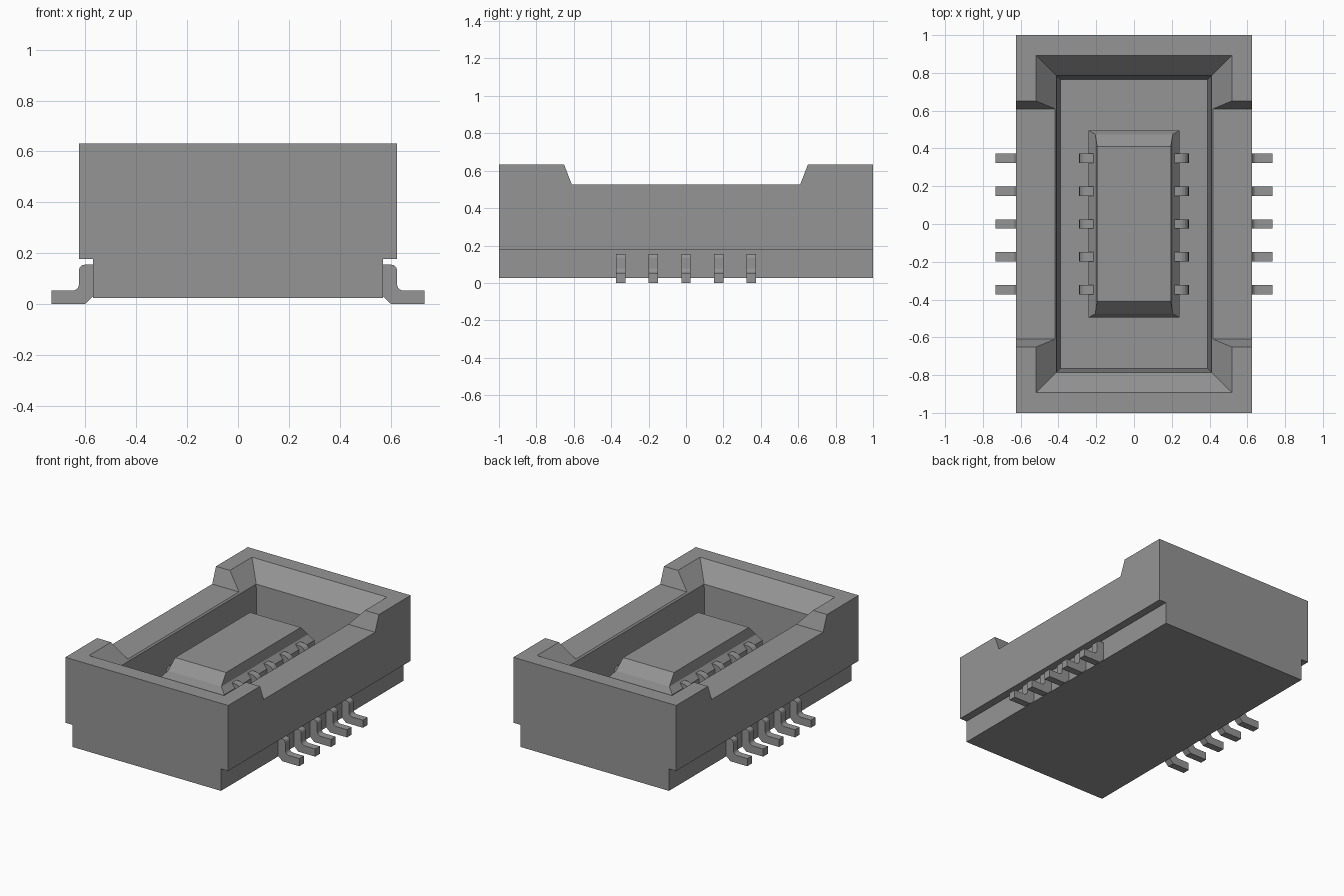
import bpy, bmesh, math

cube = bpy.data.objects.get("Cube")
if cube:
    bpy.data.objects.remove(cube, do_unlink=True)

grey = bpy.data.materials.new("mid grey")
grey.use_nodes = True
COLOUR = (0.3, 0.3, 0.3, 1)
grey.diffuse_color = COLOUR
grey.node_tree.nodes["Principled BSDF"].inputs["Base Color"].default_value = COLOUR


def finish(name, bm):
    bmesh.ops.recalc_face_normals(bm, faces=bm.faces[:])
    mesh = bpy.data.meshes.new(name)
    bm.to_mesh(mesh)
    bm.free()
    mesh.materials.append(grey)
    obj = bpy.data.objects.new(name, mesh)
    bpy.context.collection.objects.link(obj)
    return obj


def prism(name, points, axis, low, high):
    """Extrude a profile: (x, z) points along y, or (y, z) points along x."""
    bm = bmesh.new()
    place = (lambda a, b, t: (a, t, b)) if axis == "y" else (lambda a, b, t: (t, a, b))
    face = bm.faces.new([bm.verts.new(place(a, b, low)) for a, b in points])
    moved = bmesh.ops.extrude_face_region(bm, geom=[face])["geom"]
    step = place(0, 0, high - low)
    bmesh.ops.translate(bm, vec=step, verts=[v for v in moved if isinstance(v, bmesh.types.BMVert)])
    return finish(name, bm)


def stack(name, rings):
    """Loft centred rectangles given as (half x, half y, z)."""
    bm = bmesh.new()
    loops = [[bm.verts.new((sx * x, sy * y, z)) for sx, sy in ((-1, -1), (1, -1), (1, 1), (-1, 1))]
             for x, y, z in rings]
    for a, b in zip(loops, loops[1:]):
        for i in range(4):
            j = (i + 1) % 4
            bm.faces.new((a[i], a[j], b[j], b[i]))
    bm.faces.new(loops[0])
    bm.faces.new(loops[-1])
    return finish(name, bm)


def cut(target, cutter):
    cutter.hide_render = True
    mod = target.modifiers.new("cut", "BOOLEAN")
    mod.operation = "DIFFERENCE"
    mod.solver = "EXACT"
    mod.object = cutter
    bpy.context.view_layer.objects.active = target
    bpy.ops.object.modifier_apply(modifier=mod.name)
    bpy.data.objects.remove(cutter, do_unlink=True)


def arc(cx, cz, r, start, end, n=5):
    return [(cx + r * math.cos(math.radians(start + (end - start) * i / n)),
             cz + r * math.sin(math.radians(start + (end - start) * i / n))) for i in range(n + 1)]


# Housing: stepped block, flared cavity and lowered long walls
FLOOR = 0.15
housing = prism("housing", [(-0.57, 0.025), (0.57, 0.025), (0.57, 0.178), (0.625, 0.178),
                            (0.625, 0.632), (-0.625, 0.632), (-0.625, 0.178), (-0.57, 0.178)],
                "y", -1, 1)
cut(housing, stack("cavity_cutter", [(0.39, 0.765, FLOOR), (0.41, 0.785, 0.515),
                                     (0.518, 0.893, 0.632), (0.61, 0.985, 0.732)]))
cut(housing, prism("notch_cutter", [(-0.61, 0.525), (0.61, 0.525), (0.69, 0.732), (-0.69, 0.732)],
                   "x", -1, 1))

# Central tongue with sloping ends
stack("tongue", [(0.24, 0.495, FLOOR - 0.01), (0.24, 0.495, 0.41), (0.205, 0.475, 0.45),
                 (0.195, 0.41, 0.52)])

# Contacts: an inner spring and an outer foot for every pin, on both sides
spring = [(0.21, FLOOR - 0.01), (0.29, FLOOR - 0.01)] + arc(0.24, 0.39, 0.05, 0, 90) + [(0.21, 0.44)]
foot = ([(0.55, 0.155)] + arc(0.603, 0.133, 0.022, 90, 0, 4)
        + arc(0.65, 0.078, 0.025, 180, 270, 4)
        + [(0.732, 0.053), (0.732, 0), (0.602, 0), (0.57, 0.03), (0.55, 0.03)])
for side, word in ((1, "left"), (-1, "right")):
    for i in range(5):
        y = (i - 2) * 0.1745
        for label, shape in (("contact_spring", spring), ("solder_foot", foot)):
            prism(f"{word}_{label}_{i + 1}", [(side * x, z) for x, z in shape],
                  "y", y - 0.025, y + 0.025)
